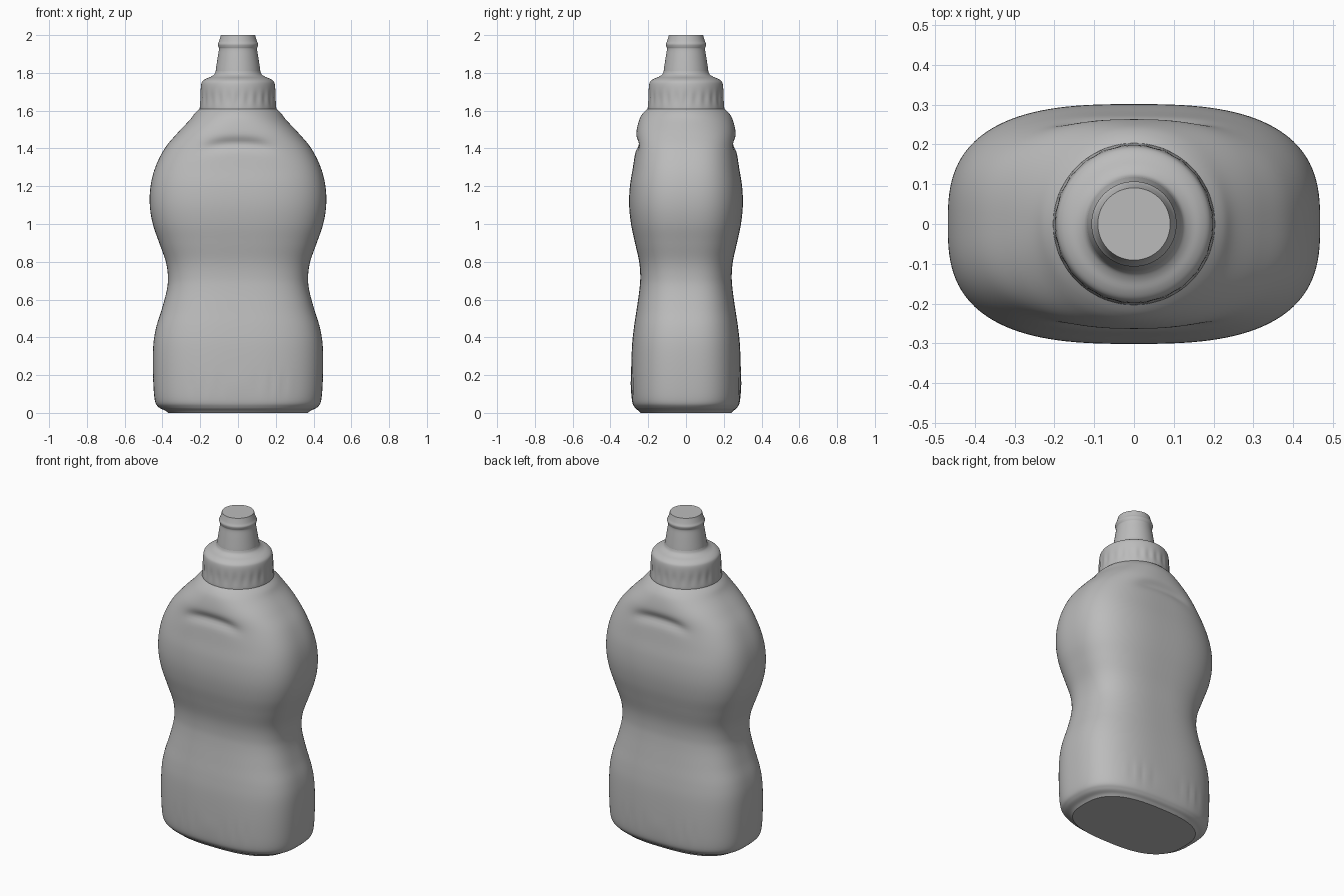
import bpy, bmesh, math

cube = bpy.data.objects.get("Cube")
if cube:
    bpy.data.objects.remove(cube, do_unlink=True)

grey = bpy.data.materials.new("plain grey")
grey.use_nodes = True
COLOUR = (0.5, 0.5, 0.5, 1)
grey.diffuse_color = COLOUR
grey.node_tree.nodes["Principled BSDF"].inputs["Base Color"].default_value = COLOUR


def spline(rows, steps):
    """Smooth curve through profile rows (Catmull-Rom)."""
    out = []
    for i in range(len(rows) - 1):
        a, b, c, d = (rows[max(i - 1, 0)], rows[i], rows[i + 1],
                      rows[min(i + 2, len(rows) - 1)])
        for s in range(steps):
            t = s / steps
            out.append([q + t / 2 * (r - p + t * (2*p - 5*q + 4*r - s4
                        + t * (3*q - p - 3*r + s4)))
                        for p, q, r, s4 in zip(a, b, c, d)])
    return out + [list(rows[-1])]


def spow(v, p):
    return math.copysign(abs(v) ** p, v)


def loft(name, rows, sides, detail=None, sharp=40):
    """Stack superellipse rings of (z, half width, half depth, exponent)."""
    bm = bmesh.new()
    rings = []
    for z, rx, ry, n in rows:
        ring = []
        for k in range(sides):
            a = math.tau * k / sides
            x = rx * spow(math.cos(a), 2 / n)
            y = ry * spow(math.sin(a), 2 / n)
            if detail:
                x, y = detail(x, y, z, a)
            ring.append(bm.verts.new((x, y, z)))
        rings.append(ring)
    for low, high in zip(rings, rings[1:]):
        for k in range(sides):
            j = (k + 1) % sides
            bm.faces.new((low[k], low[j], high[j], high[k]))
    bm.faces.new(rings[0][::-1])
    bm.faces.new(rings[-1])
    mesh = bpy.data.meshes.new(name)
    bm.to_mesh(mesh)
    bm.free()
    mesh.materials.append(grey)
    obj = bpy.data.objects.new(name, mesh)
    bpy.context.collection.objects.link(obj)
    bpy.ops.object.select_all(action="DESELECT")
    obj.select_set(True)
    bpy.context.view_layer.objects.active = obj
    bpy.ops.object.shade_smooth_by_angle(angle=math.radians(sharp))
    return obj


def bump(v, centre, width):
    return math.exp(-((v - centre) / width) ** 2)


# Bottle: pinched waist, thumb grooves on both faces, faint ribs near the foot
def bottle_detail(x, y, z, a):
    side = math.copysign(1, y)
    groove = 0.017 * bump(z, 1.425 - 0.7 * x * x, 0.03) * math.exp(-(x / 0.17) ** 4)
    ribs = 0.003 * math.cos(x * 90) * bump(z, 0.15, 0.06) * math.exp(-(x / 0.26) ** 6)
    fade = min(1, abs(y) / 0.12)
    return x, y - side * fade * (groove - ribs)


bottle = [
    (0, .37, .24, 2.7), (.012, .385, .252, 2.7), (.03, .42, .272, 2.7),
    (.07, .441, .286, 2.8), (.2, .45, .29, 2.8), (.35, .449, .286, 2.8),
    (.45, .434, .276, 2.8), (.55, .403, .261, 2.8), (.65, .377, .247, 2.8),
    (.72, .371, .242, 2.8), (.8, .382, .248, 2.8), (.9, .417, .27, 2.8),
    (1, .451, .291, 2.8), (1.1, .467, .301, 2.8), (1.2, .463, .297, 2.8),
    (1.3, .438, .281, 2.8), (1.4, .388, .267, 2.7), (1.48, .322, .264, 2.5),
    (1.55, .256, .248, 2.2), (1.59, .225, .225, 2), (1.62, .19, .19, 2)]
loft("bottle_body", spline(bottle, 6), 128, bottle_detail)


# Cap: fluted collar with a rounded shoulder
def cap_detail(x, y, z, a):
    s = 1 - 0.022 * (0.5 + 0.5 * math.cos(24 * a)) * bump(z, 1.665, 0.035)
    return x * s, y * s


cap = [(1.595, .195), (1.605, .203), (1.64, .202), (1.7, .199), (1.74, .195),
       (1.757, .187), (1.77, .168), (1.78, .143), (1.793, .125), (1.81, .118)]
loft("screw_cap", spline([(z, r, r, 2) for z, r in cap], 4), 144, cap_detail)

# Nozzle: tapered spout with a bead under the flat tip
nozzle = [(1.785, .121), (1.82, .117), (1.88, .108), (1.925, .101), (1.938, .104),
          (1.952, .107), (1.966, .101), (1.985, .095), (2, .091)]
loft("nozzle", spline([(z, r, r, 2) for z, r in nozzle], 4), 64)
